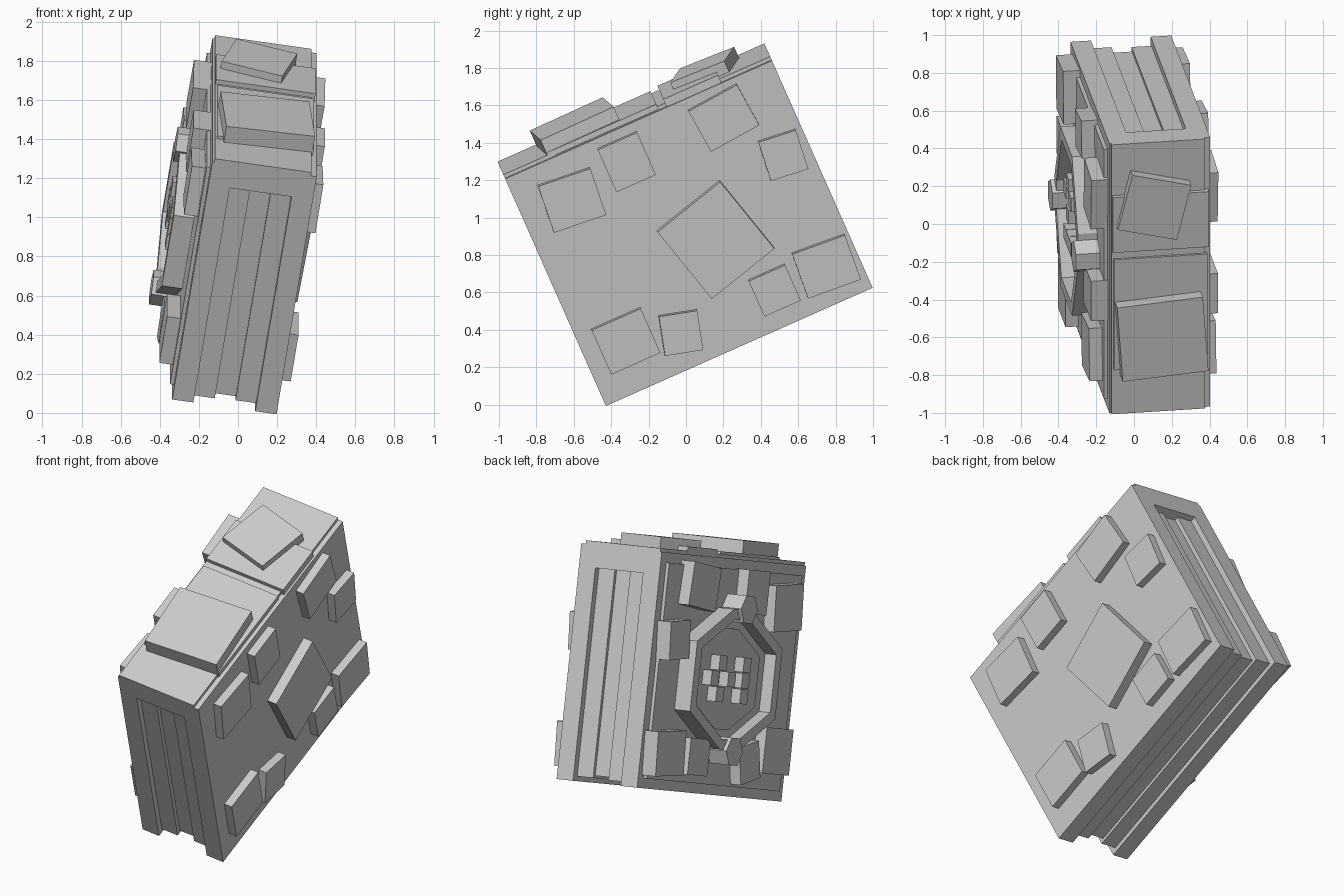
import bpy, bmesh, math
from mathutils import Matrix, Vector

cube = bpy.data.objects.get("Cube")
if cube:
    bpy.data.objects.remove(cube, do_unlink=True)

stone = bpy.data.materials.new("plain grey")
stone.use_nodes = True
GREY = (0.6, 0.6, 0.6, 1)
stone.diffuse_color = GREY
stone.node_tree.nodes["Principled BSDF"].inputs["Base Color"].default_value = GREY

# Tilted frame of the book: X through the covers, Y along the spine, Z towards the spine
along = Vector((0, 0.914, 0.405)).normalized()
up = Vector((0.988, 0.062, -0.14)).cross(along).normalized()
through = along.cross(up)
FRAME = Matrix((through, along, up)).transposed().to_4x4()
FRAME.translation = (0.033, -0.001, 0.954)

HALF_T, HALF_A, HALF_W = 0.27, 0.78, 0.672
COVER, SPINE = 0.11, 0.13
SPINE_TOP = HALF_W + 0.02


def finish(name, bm, local=Matrix()):
    bmesh.ops.recalc_face_normals(bm, faces=bm.faces)
    mesh = bpy.data.meshes.new(name)
    bm.to_mesh(mesh)
    bm.free()
    mesh.materials.append(stone)
    obj = bpy.data.objects.new(name, mesh)
    obj.matrix_world = FRAME @ local
    bpy.context.collection.objects.link(obj)
    return obj


def box(name, center, size, angle=0, axis='X'):
    bm = bmesh.new()
    bmesh.ops.create_cube(bm, size=1)
    bmesh.ops.scale(bm, vec=size, verts=bm.verts)
    turn = Matrix.Rotation(math.radians(angle), 4, axis)
    return finish(name, bm, Matrix.Translation(center) @ turn)


def plate(name, outline, x_from, x_to, rim=0):
    """Prism over a (y, z) outline; with a rim width it becomes a ring."""
    bm = bmesh.new()
    face = bm.faces.new([bm.verts.new((x_from, y, z)) for y, z in outline])
    if rim:
        bm.normal_update()
        bmesh.ops.inset_region(bm, faces=[face], thickness=rim, use_boundary=True,
                               use_even_offset=True)
        bmesh.ops.delete(bm, geom=[face], context='FACES_ONLY')
    grown = bmesh.ops.extrude_face_region(bm, geom=bm.faces[:])["geom"]
    verts = [v for v in grown if isinstance(v, bmesh.types.BMVert)]
    bmesh.ops.translate(bm, vec=(x_to - x_from, 0, 0), verts=verts)
    return finish(name, bm)


# Covers and spine
for side, label in ((1, "left"), (-1, "right")):
    box(label + "_cover", (side * (HALF_T - COVER / 2), 0, 0),
        (COVER, 2 * HALF_A, 2 * HALF_W))
box("spine", (-0.01, 0, SPINE_TOP - SPINE / 2 - 0.01),
    (2 * HALF_T - 0.04, 2 * HALF_A, SPINE + 0.02))
box("right_cover_panel", (-HALF_T - 0.01, 0, 0), (0.02, 1.44, 1.23))

# Page block in three stepped layers, recessed on the open sides
for i, recess in enumerate((0.035, 0.06, 0.04)):
    x = (i - 1) * 0.107
    top, bottom = HALF_W - SPINE, -HALF_W + recess * 0.7
    box("page_layer_%d" % (i + 1), (x, 0, (top + bottom) / 2),
        (0.107, 2 * (HALF_A - recess), top - bottom))

# Raised spine bands and two crooked blocks
box("spine_band_front", (0, -0.2, SPINE_TOP), (0.5, 0.64, 0.03))
box("spine_band_back", (0, 0.325, SPINE_TOP), (0.515, 0.32, 0.05))
box("spine_block_large", (0, -0.325, SPINE_TOP + 0.035), (0.46, 0.43, 0.11), 4, 'Z')
box("spine_block_small", (-0.04, 0.43, SPINE_TOP + 0.02), (0.325, 0.32, 0.09), -14, 'Z')

# Crooked studs on both covers: y, z, width, height, turn
studs = [
    (-0.50, 0.425, 0.295, 0.265, -5), (-0.15, 0.495, 0.23, 0.25, 0),
    (0.42, 0.50, 0.295, 0.25, 5), (0.63, 0.185, 0.21, 0.22, -6),
    (0.60, -0.46, 0.30, 0.255, -4), (0.295, -0.465, 0.213, 0.21, 0),
    (-0.255, -0.47, 0.207, 0.215, -15), (-0.542, -0.39, 0.287, 0.262, 0),
]
for i, (y, z, w, h, turn) in enumerate(studs):
    for side, label, rise in ((1, "left", 0.05), (-1, "right", 0.09)):
        box("%s_stud_%d" % (label, i + 1), (side * (HALF_T + rise / 2 - 0.01), y, z),
            (rise + 0.02, w, h), turn)

# Large diamond on the left cover
box("left_diamond", (HALF_T + 0.02, 0.117, -0.085), (0.08, 0.43, 0.465), 15)

# Octagonal emblem on the right cover
CY, CZ = 0.04, -0.01
corners = [(0.46, 0.2), (0.1, 0.4), (-0.1, 0.4), (-0.46, 0.2)]
corners += [(y, -z) for y, z in reversed(corners)]


def octagon(scale):
    return [(CY + y * scale, CZ + z * scale) for y, z in corners]


plate("emblem_base", octagon(0.97), -HALF_T, -HALF_T - 0.05)
plate("emblem_ring", octagon(1), -HALF_T, -HALF_T - 0.125, rim=0.06)
plate("emblem_inner_step", octagon(0.72), -HALF_T, -HALF_T - 0.06)

# Hexagonal knobs at the top and bottom of the ring
for z, label in ((0.405, "top"), (-0.405, "bottom")):
    hexagon = [(0.015 + 0.09 * math.cos(k * math.pi / 3),
                CZ + z + 0.09 * math.sin(k * math.pi / 3)) for k in range(6)]
    plate("knob_" + label, hexagon, -HALF_T, -HALF_T - 0.148)

# Small blocks in the middle of the emblem
marks = [(sy * 0.13, sz * 0.09) for sy in (1, -1) for sz in (1, -1)]
marks += [(0.2, 0), (0.02, 0), (-0.13, 0)]
for i, (y, z) in enumerate(marks):
    box("emblem_mark_%d" % (i + 1), (-HALF_T - 0.085, CY + 0.02 + y, CZ + z),
        (0.07, 0.08, 0.085))
